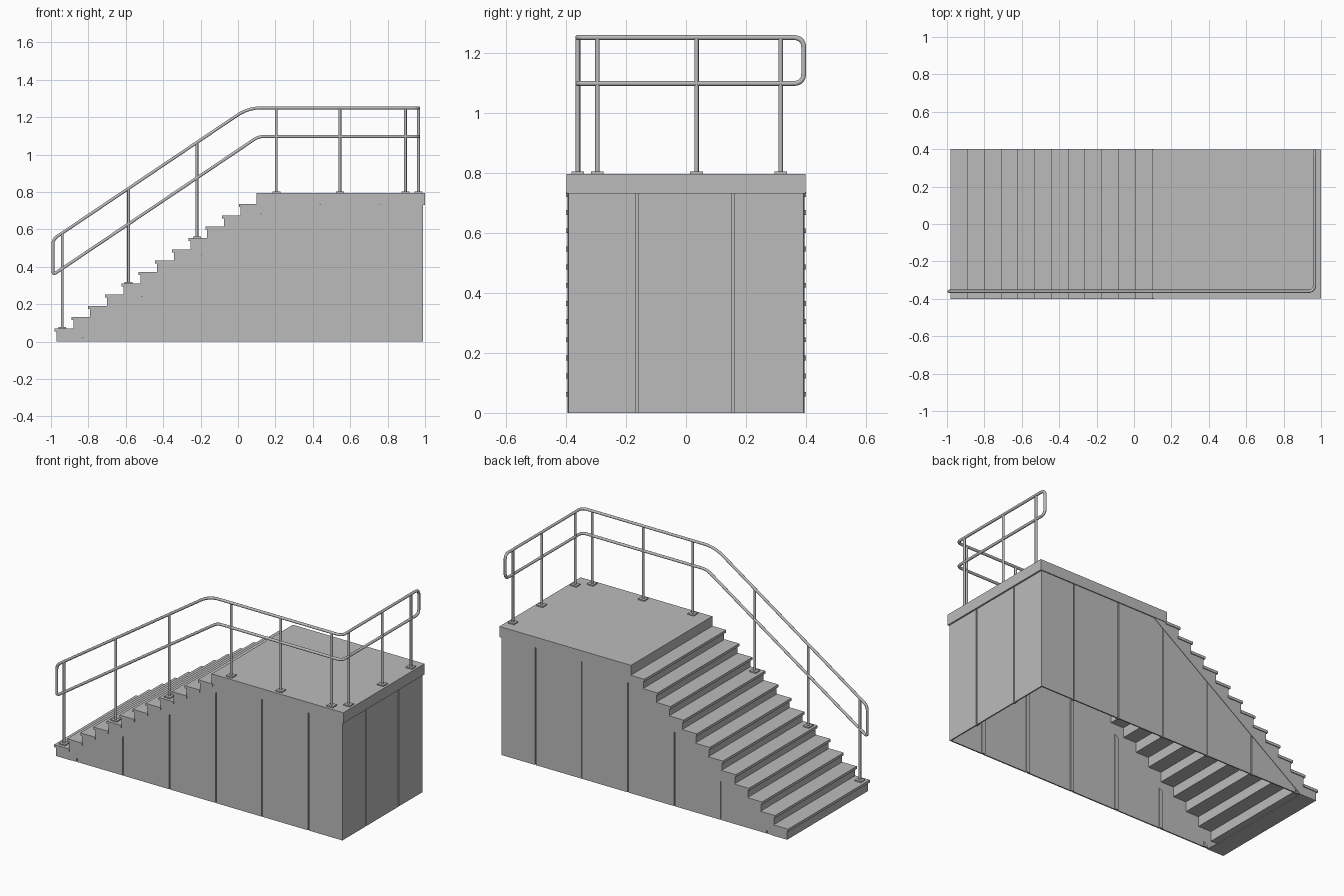
import bpy
import bmesh
from mathutils import Vector

cube = bpy.data.objects.get("Cube")
if cube:
    bpy.data.objects.remove(cube, do_unlink=True)

grey = bpy.data.materials.new("grey metal")
grey.use_nodes = True
GREY = (0.5, 0.5, 0.5, 1)
grey.diffuse_color = GREY
grey.node_tree.nodes["Principled BSDF"].inputs["Base Color"].default_value = GREY

# Main dimensions
STEPS, RUN, RISE = 12, 0.0895, 0.0605
FIRST_X, FIRST_Z, TREAD = -0.98, 0.07, 0.016
DECK_X, DECK_Z, WALL_Z = 0.098, 0.796, 0.73
FOOT_X, BREAK_X = -0.86, 0.19
END_X, SIDE_Y, GAP = 0.99, 0.392, 0.006
RAIL_X, RAIL_Y = 0.965, -0.36


def finish(name, bm):
    bmesh.ops.recalc_face_normals(bm, faces=bm.faces[:])
    mesh = bpy.data.meshes.new(name)
    bm.to_mesh(mesh)
    bm.free()
    mesh.materials.append(grey)
    obj = bpy.data.objects.new(name, mesh)
    bpy.context.collection.objects.link(obj)
    return obj


def add_box(bm, low, high):
    low, high = Vector(low), Vector(high)
    verts = bmesh.ops.create_cube(bm, size=1)["verts"]
    for v in verts:
        v.co = (low + high) / 2 + v.co * (high - low)


def box(name, low, high):
    bm = bmesh.new()
    add_box(bm, low, high)
    return finish(name, bm)


def side_plate(name, profile, y0, y1):
    """Extrude an x-z outline between two y positions."""
    bm = bmesh.new()
    face = bm.faces.new([bm.verts.new((x, y0, z)) for x, z in profile])
    out = bmesh.ops.extrude_face_region(bm, geom=[face])["geom"]
    moved = [g for g in out if isinstance(g, bmesh.types.BMVert)]
    bmesh.ops.translate(bm, vec=(0, y1 - y0, 0), verts=moved)
    return finish(name, bm)


def step_z(i):
    return FIRST_Z + RISE * i


def wall_top(x):
    slope = WALL_Z / (BREAK_X - FOOT_X)
    return min(WALL_Z, max(0, (x - FOOT_X) * slope))


# Treads and risers
for i in range(STEPS):
    x, z = FIRST_X + RUN * i, step_z(i)
    box(f"tread_{i + 1}", (x, -0.4, z - TREAD), (x + RUN + 0.012, 0.4, z))
for i in range(STEPS + 1):
    x = FIRST_X + RUN * i + 0.01
    low = step_z(i - 1) - TREAD if i else 0
    box(f"riser_{i + 1}", (x, -0.39, low), (x + 0.006, 0.39, step_z(i) - TREAD))
box("foot_plate", (FIRST_X + 0.01, -0.39, 0), (FOOT_X, 0.39, 0.006))

# Sawtooth stringers on both sides
saw = [(FIRST_X + 0.01, 0)]
for i in range(STEPS):
    x = FIRST_X + RUN * i + 0.01
    saw += [(x, step_z(i) - TREAD), (x + RUN, step_z(i) - TREAD)]
saw += [(DECK_X + 0.006, WALL_Z), (BREAK_X, WALL_Z), (FOOT_X, 0)]
for side, s in (("right", -1), ("left", 1)):
    side_plate(f"stringer_{side}", saw, s * 0.386, s * 0.395)

# Deck slab
box("deck", (DECK_X, -0.398, WALL_Z), (1.0, 0.398, DECK_Z))

# Side wall panels with seams and backing strips
seams = [-0.83 + 0.3175 * i for i in range(6)]
edges = [FOOT_X - GAP / 2] + seams + [END_X + GAP / 2]
for side, s in (("front", -1), ("back", 1)):
    outer, inner, back = s * SIDE_Y, s * (SIDE_Y - 0.008), s * (SIDE_Y - 0.014)
    for n, (a, b) in enumerate(zip(edges, edges[1:])):
        a, b = a + GAP / 2, b - GAP / 2
        outline = [(a, 0), (b, 0), (b, wall_top(b))]
        if a < BREAK_X < b:
            outline.append((BREAK_X, WALL_Z))
        if wall_top(a) > 0.001:
            outline.append((a, wall_top(a)))
        side_plate(f"{side}_panel_{n + 1}", outline, inner, outer)
    for n, x in enumerate(seams):
        a, b = x - 0.012, x + 0.012
        strip = [(a, 0), (b, 0), (b, wall_top(b)), (a, wall_top(a))]
        side_plate(f"{side}_seam_strip_{n + 1}", strip, back, inner)

# End wall panels
cuts = [-SIDE_Y, -0.163, 0.157, SIDE_Y]
for n, (a, b) in enumerate(zip(cuts, cuts[1:])):
    a += GAP / 2 if n > 0 else 0
    b -= GAP / 2 if n < 2 else 0
    box(f"end_panel_{n + 1}", (END_X - 0.008, a, 0), (END_X, b, WALL_Z))
for y in cuts[1:3]:
    box("end_seam_strip", (END_X - 0.014, y - 0.012, 0), (END_X - 0.008, y + 0.012, WALL_Z))

# Handrail: one closed tube with rounded corners (point, corner length)
TOP, MID, RAIL_END = 1.25, 1.097, 0.392
corners = [
    ((-0.99, RAIL_Y, 0.547), 0.03),
    ((0.055, RAIL_Y, TOP), 0.07),
    ((RAIL_X, RAIL_Y, TOP), 0.035),
    ((RAIL_X, RAIL_END, TOP), 0.035),
    ((RAIL_X, RAIL_END, MID), 0.035),
    ((RAIL_X, RAIL_Y, MID), 0.035),
    ((0.11, RAIL_Y, MID), 0.03),
    ((-0.99, RAIL_Y, 0.357), 0.022),
]
path = []
for i, (p, length) in enumerate(corners):
    p = Vector(p)
    a = p + (Vector(corners[i - 1][0]) - p).normalized() * length
    b = p + (Vector(corners[(i + 1) % len(corners)][0]) - p).normalized() * length
    for k in range(9):
        t = k / 8
        path.append(a * (1 - t) ** 2 + p * 2 * t * (1 - t) + b * t * t)
curve = bpy.data.curves.new("handrail", "CURVE")
curve.dimensions = "3D"
curve.bevel_depth = 0.0085
curve.bevel_resolution = 3
spline = curve.splines.new("POLY")
spline.points.add(len(path) - 1)
for point, co in zip(spline.points, path):
    point.co = (*co, 1)
spline.use_cyclic_u = True
spline.use_smooth = True
curve.materials.append(grey)
bpy.context.collection.objects.link(bpy.data.objects.new("handrail", curve))

# Posts with square base plates
posts = [(-0.94, RAIL_Y, step_z(0), 0.58), (-0.585, RAIL_Y, step_z(4), 0.82),
         (-0.22, RAIL_Y, step_z(8), 1.065)]
posts += [(x, RAIL_Y, DECK_Z, TOP) for x in (0.205, 0.545, 0.895)]
posts += [(RAIL_X, y, DECK_Z, TOP) for y in (-0.295, 0.035, 0.315)]
for n, (x, y, low, high) in enumerate(posts):
    box(f"post_base_{n + 1}", (x - 0.021, y - 0.021, low), (x + 0.021, y + 0.021, low + 0.007))
    bpy.ops.mesh.primitive_cylinder_add(vertices=16, radius=0.0075, depth=high - low,
                                        location=(x, y, (low + high) / 2))
    post = bpy.context.object
    post.name = f"post_{n + 1}"
    post.data.materials.append(grey)
    bpy.ops.object.shade_smooth_by_angle()
